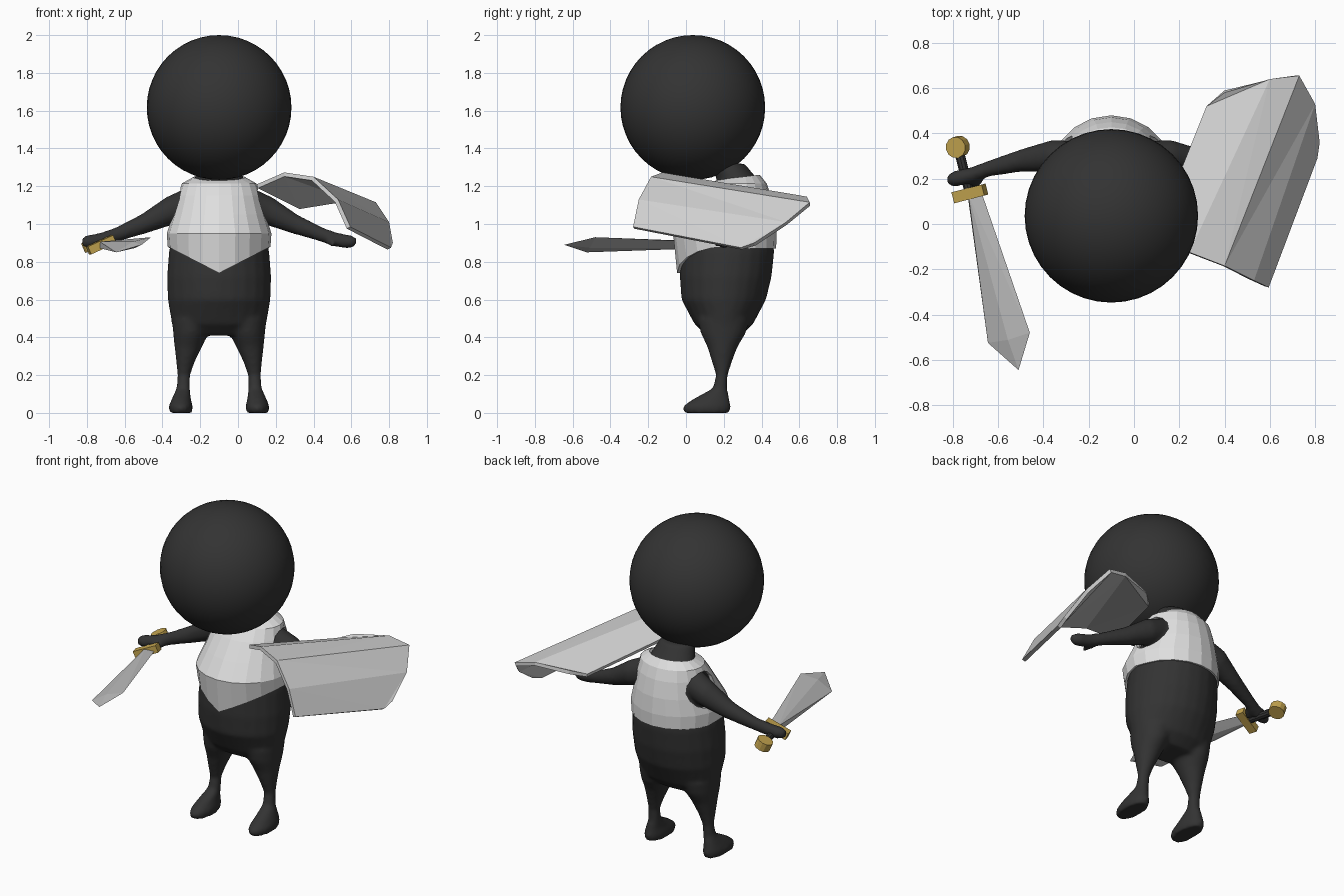
import bpy, bmesh, math
from mathutils import Vector, Matrix

if "Cube" in bpy.data.objects:
    bpy.data.objects.remove(bpy.data.objects["Cube"])

CX = -0.10  # the figure's own centre line


def material(name, r, g, b):
    m = bpy.data.materials.new(name)
    m.diffuse_color = (r, g, b, 1)
    m.use_nodes = True
    m.node_tree.nodes["Principled BSDF"].inputs["Base Color"].default_value = m.diffuse_color
    return m


DARK = material("charcoal", 0.033, 0.033, 0.033)
PLATE = material("pale_plate", 0.74, 0.74, 0.74)
SHIELD = material("shield_grey", 0.62, 0.62, 0.62)
STEEL = material("blade_steel", 0.50, 0.50, 0.50)
GOLD = material("gold", 0.56, 0.38, 0.08)


def finish(name, bm, mat, smooth=False):
    me = bpy.data.meshes.new(name)
    bm.to_mesh(me)
    bm.free()
    ob = bpy.data.objects.new(name, me)
    bpy.context.collection.objects.link(ob)
    me.materials.append(mat)
    for p in me.polygons:
        p.use_smooth = smooth
    return ob


def ring(c, a, b, n=24):
    """Ellipse of n points round c, with half axes a and b."""
    c, a, b = Vector(c), Vector(a), Vector(b)
    ts = [2 * math.pi * i / n for i in range(n)]
    return [c + a * math.cos(t) + b * math.sin(t) for t in ts]


def loft(bm, rings, cap=True):
    rows = [[bm.verts.new(p) for p in r] for r in rings]
    n = len(rows[0])
    faces = []
    for lo, hi in zip(rows, rows[1:]):
        for i in range(n):
            j = (i + 1) % n
            faces.append(bm.faces.new((lo[i], lo[j], hi[j], hi[i])))
    if cap:
        faces += [bm.faces.new(rows[0][::-1]), bm.faces.new(rows[-1])]
        bmesh.ops.recalc_face_normals(bm, faces=faces)


def flat_rings(data, n=24):
    """Horizontal ellipses from (x, y, z, half width, half depth)."""
    return [ring((x, y, z), (hx, 0, 0), (0, hy, 0), n) for x, y, z, hx, hy in data]


# Head
bm = bmesh.new()
bmesh.ops.create_uvsphere(bm, u_segments=40, v_segments=24, radius=0.383,
                          matrix=Matrix.Translation((CX, 0.036, 1.617)))
finish("head", bm, DARK, True)

# Body: torso, legs and arms fused into one smooth skin
bm = bmesh.new()
loft(bm, flat_rings([(CX, y, z, hx, hy) for z, y, hx, hy in [
    (0.41, 0.20, 0.19, 0.09), (0.47, 0.20, 0.25, 0.155), (0.60, 0.20, 0.272, 0.224),
    (0.72, 0.21, 0.276, 0.243), (0.85, 0.22, 0.266, 0.247), (0.95, 0.22, 0.246, 0.24),
    (1.05, 0.24, 0.212, 0.205), (1.15, 0.265, 0.18, 0.16), (1.23, 0.275, 0.135, 0.11),
    (1.32, 0.22, 0.10, 0.09)]]))
for s in (-1, 1):
    loft(bm, flat_rings([(CX + s * x, y, z, rx, ry) for z, x, y, rx, ry in [
        (0.0, 0.203, 0.110, 0.060, 0.122), (0.035, 0.203, 0.110, 0.064, 0.128),
        (0.075, 0.200, 0.135, 0.050, 0.095), (0.13, 0.190, 0.180, 0.036, 0.038),
        (0.20, 0.187, 0.190, 0.034, 0.031), (0.27, 0.178, 0.190, 0.049, 0.053),
        (0.35, 0.163, 0.193, 0.073, 0.08), (0.42, 0.150, 0.197, 0.093, 0.118),
        (0.50, 0.135, 0.20, 0.115, 0.14)]]))
    arm = [(0.12, 0.28, 1.12, 0.085), (0.26, 0.30, 1.07, 0.072), (0.40, 0.28, 1.00, 0.05),
           (0.54, 0.245, 0.945, 0.036), (0.62, 0.215, 0.917, 0.036),
           (0.69, 0.20, 0.905, 0.036), (0.725, 0.195, 0.90, 0.022)]
    thumb = [(0.57, 0.20, 0.915, 0.02), (0.60, 0.175, 0.90, 0.02), (0.61, 0.165, 0.885, 0.014)]
    for path in (arm, thumb):
        loft(bm, [ring((CX + s * x, y, z), (0, r, 0), (s * r * 0.3, 0, r), 16)
                  for x, y, z, r in path])
body = finish("body", bm, DARK, True)
rm = body.modifiers.new("fuse", 'REMESH')
rm.mode = 'VOXEL'
rm.voxel_size = 0.013
rm.use_smooth_shade = True
sm = body.modifiers.new("soften", 'SMOOTH')
sm.factor = 0.5
sm.iterations = 5

# Breastplate: faceted shell with a pointed front hem and a sloping collar
bm = bmesh.new()
rings = flat_rings([(CX, 0.215, 0.87, 0.272, 0.262), (CX, 0.206, 0.95, 0.277, 0.274),
                    (CX, 0.235, 1.05, 0.245, 0.236), (CX, 0.26, 1.15, 0.218, 0.19),
                    (CX, 0.275, 1.215, 0.197, 0.152), (CX, 0.28, 1.25, 0.138, 0.11)], 20)
for p in rings[0]:
    if p.y < 0.22:
        p.z = 0.74 + 0.14 * abs(p.x - CX) / 0.272
for p in rings[-1]:
    p.z += 0.12 * (p.y - 0.30)
loft(bm, rings, cap=False)
plate = finish("breastplate", bm, PLATE)
so = plate.modifiers.new("thickness", 'SOLIDIFY')
so.thickness = 0.02
so.offset = -1

# Armholes cut through both sides
bm = bmesh.new()
loft(bm, [ring((x, 0.285, 1.085), (0, 0.105, 0), (0, 0, 0.105), 14) for x in (-0.6, 0.4)])
cutter = finish("armhole_cutter", bm, PLATE)
cutter.hide_render = True
cutter.hide_viewport = True
cutter.display_type = 'WIRE'
bo = plate.modifiers.new("armholes", 'BOOLEAN')
bo.object = cutter
bo.operation = 'DIFFERENCE'
bo.solver = 'EXACT'

# Shield: four long facets with clipped far corners
front = [(0.10, -0.03, 1.21), (0.245, -0.125, 1.273), (0.40, -0.185, 1.25),
         (0.53, -0.25, 1.13), (0.595, -0.28, 0.985)]
back = [[(0.32, 0.52, 1.10), (0.40, 0.58, 1.125)], [(0.60, 0.64, 1.145)],
        [(0.73, 0.655, 1.115)], [(0.80, 0.53, 1.01)], [(0.82, 0.36, 0.90), (0.81, 0.29, 0.875)]]
bm = bmesh.new()
f = [bm.verts.new(p) for p in front]
b = [[bm.verts.new(p) for p in group] for group in back]
for i in range(4):
    far = (b[i] if i == 0 else b[i][-1:]) + (b[i + 1] if i == 3 else b[i + 1][:1])
    bm.faces.new([f[i], f[i + 1]] + far[::-1])
bmesh.ops.triangulate(bm, faces=bm.faces[:])
shield = finish("shield", bm, SHIELD)
so = shield.modifiers.new("thickness", 'SOLIDIFY')
so.thickness = 0.022
so.offset = -1

# Sword frame: u along the blade, w across it, n out of its flat side
u = Vector((0.25, -0.97, 0.0)).normalized()
w = Vector((0.89, 0.2, 0.4))
w = (w - u * w.dot(u)).normalized()
n = u.cross(w)
guard = Vector((-0.725, 0.135, 0.89))


def frame(at):
    return Matrix.Translation(at) @ Matrix((u, w, n)).transposed().to_4x4()


# Blade: flaring outline with a raised ridge on both sides
bm = bmesh.new()
outline = [(-0.735, 0.13, 0.873), (-0.67, 0.13, 0.903), (-0.46, -0.48, 0.93),
           (-0.51, -0.645, 0.89), (-0.645, -0.525, 0.85)]
ridge = [guard + n * k for k in (-0.018, 0.018)]
ridge += [Vector((-0.55, -0.51, 0.89)) + n * k for k in (-0.018, 0.018)]
for p in outline + ridge:
    bm.verts.new(p)
bmesh.ops.convex_hull(bm, input=bm.verts[:])
finish("sword_blade", bm, STEEL)

# Guard
bm = bmesh.new()
bmesh.ops.create_cube(bm, size=1, matrix=frame(guard) @ Matrix.Diagonal((0.05, 0.15, 0.045, 1)))
finish("sword_guard", bm, GOLD)

# Grip
bm = bmesh.new()
loft(bm, [ring(guard - u * d, w * 0.022, n * 0.022, 10) for d in (0, 0.20)])
finish("sword_grip", bm, DARK)

# Pommel disc
bm = bmesh.new()
c = guard - u * 0.212
loft(bm, [ring(c + n * d, u * 0.047, w * 0.047, 12) for d in (-0.026, 0.026)])
finish("sword_pommel", bm, GOLD)
